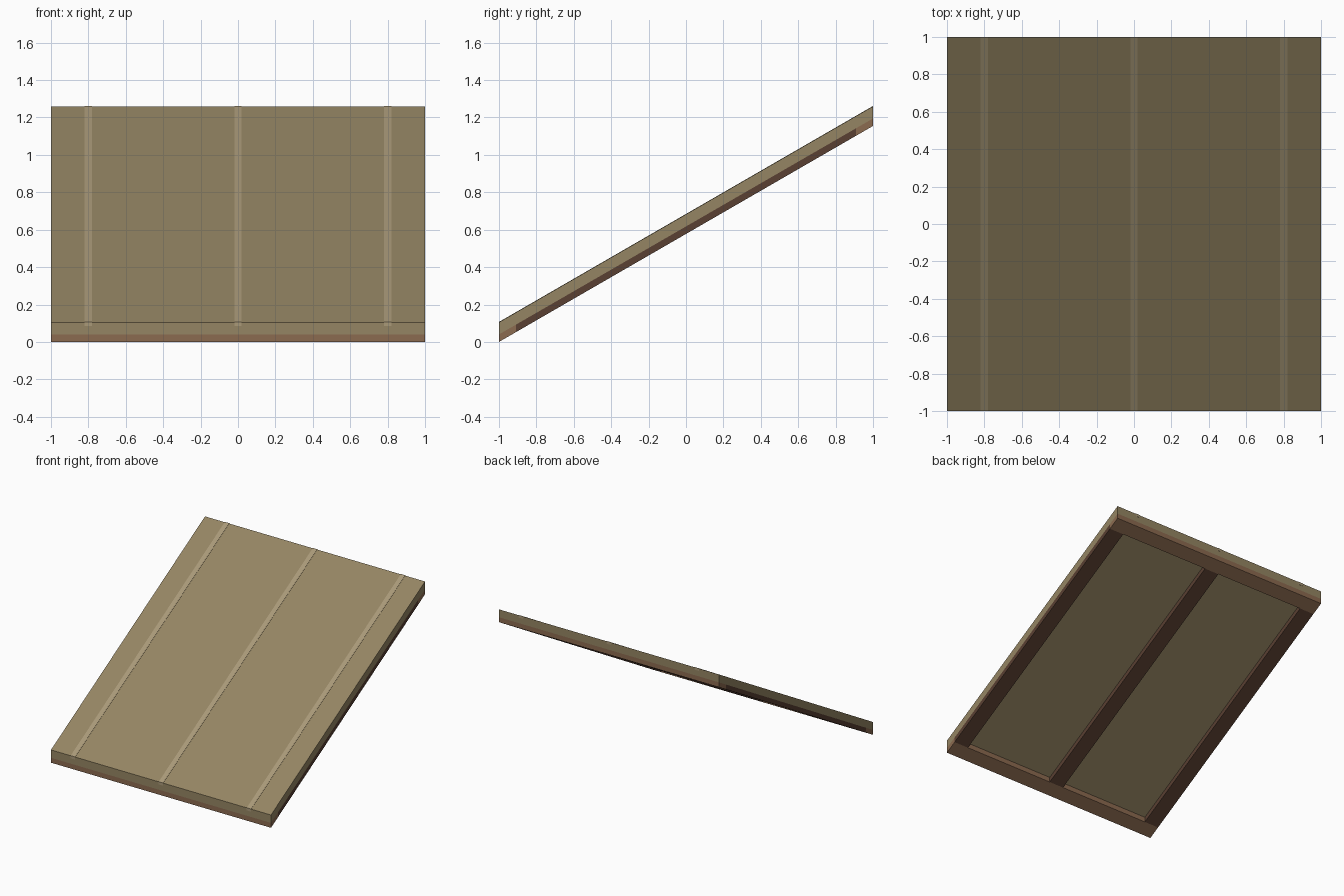
import bpy, bmesh, math

if "Cube" in bpy.data.objects:
    bpy.data.objects.remove(bpy.data.objects["Cube"])

SLOPE = math.tan(math.radians(30))


def material(name, rgb):
    m = bpy.data.materials.new(name)
    m.diffuse_color = (*rgb, 1)
    m.use_nodes = True
    m.node_tree.nodes["Principled BSDF"].inputs["Base Color"].default_value = m.diffuse_color
    return m


sheet_mat = material("olive_wood", (0.30, 0.235, 0.125))
batten_mat = material("light_wood", (0.40, 0.32, 0.19))
beam_mat = material("brown_wood", (0.26, 0.145, 0.08))
rafter_mat = material("dark_wood", (0.10, 0.05, 0.032))


def sloped_box(name, x, y, h, mat):
    """Box spanning x and y, with heights h measured above the sloped underside."""
    bm = bmesh.new()
    bmesh.ops.create_cube(bm, size=1)
    for v in bm.verts:
        px, py, ph = (r[0] + (c + 0.5) * (r[1] - r[0]) for r, c in zip((x, y, h), v.co))
        v.co = (px, py, ph + SLOPE * (py + 1))
    me = bpy.data.meshes.new(name)
    bm.to_mesh(me)
    bm.free()
    me.materials.append(mat)
    ob = bpy.data.objects.new(name, me)
    bpy.context.collection.objects.link(ob)
    return ob


# Roof sheet with vertical end faces
sloped_box("roof_sheet", (-1, 1), (-1, 1), (0.04, 0.105), sheet_mat)

# Thin battens almost flush with the top
for x in (-0.8, 0, 0.8):
    sloped_box("batten", (x - 0.02, x + 0.02), (-1.001, 1.001), (0.085, 0.107), batten_mat)

# Cross beams under the eave and ridge
sloped_box("eave_beam", (-1, 1), (-1, -0.91), (0, 0.04), beam_mat)
sloped_box("ridge_beam", (-1, 1), (0.91, 1), (0, 0.04), beam_mat)

# Rafters between the cross beams
for x in (-0.935, 0, 0.935):
    sloped_box("rafter", (x - 0.065, x + 0.065), (-0.91, 0.91), (0, 0.04), rafter_mat)
